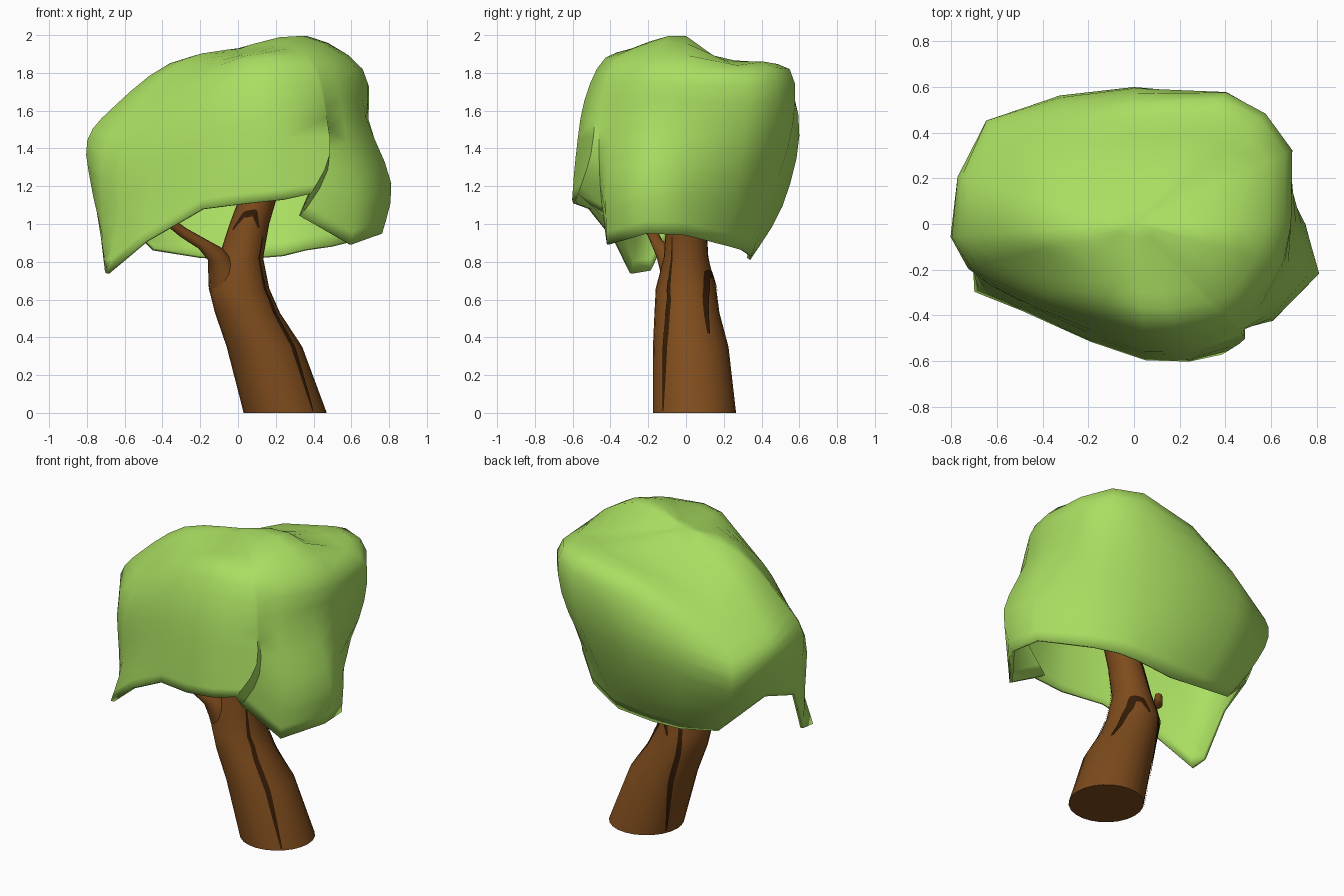
import bpy, bmesh, math
from mathutils import Vector

if "Cube" in bpy.data.objects:
    bpy.data.objects.remove(bpy.data.objects["Cube"])

def material(name, rgb):
    m = bpy.data.materials.new(name)
    m.diffuse_color = (*rgb, 1)
    m.use_nodes = True
    m.node_tree.nodes["Principled BSDF"].inputs["Base Color"].default_value = m.diffuse_color
    return m

LEAF = material("leaf green", (0.40, 0.73, 0.12))
BARK = material("bark brown", (0.21, 0.072, 0.012))
DARK = material("dark bark", (0.034, 0.011, 0.002))

def add_object(name, verts, faces, mat, angle=50, fix=True):
    me = bpy.data.meshes.new(name)
    me.from_pydata([tuple(v) for v in verts], [], faces)
    if fix:
        bm = bmesh.new()
        bm.from_mesh(me)
        bmesh.ops.recalc_face_normals(bm, faces=bm.faces)
        bm.to_mesh(me)
        bm.free()
    me.materials.append(mat)
    ob = bpy.data.objects.new(name, me)
    bpy.context.collection.objects.link(ob)
    bpy.ops.object.select_all(action='DESELECT')
    ob.select_set(True)
    bpy.context.view_layer.objects.active = ob
    bpy.ops.object.shade_smooth_by_angle(angle=math.radians(angle))
    return ob

def polar(deg, r, z):
    return Vector((r * math.cos(math.radians(deg)), r * math.sin(math.radians(deg)), z))

# ---- canopy: open shell; each column is angle, rim radius, rim z, low radius,
# high radius, shoulder radius, shoulder z, (extra angle above the rim)
COLUMNS = [
    (0, .74, .94, .75, .69, .66, 1.82), (25, .55, .88, .63, .75, .73, 1.80),
    (40, .47, .86, .58, .73, .72, 1.83), (55, .42, .83, .55, .69, .67, 1.82),
    (90, .34, .81, .51, .60, .53, 1.75), (120, .40, .82, .55, .65, .56, 1.63),
    (145, .55, .86, .68, .79, .72, 1.46), (165, .72, 1.10, .77, .80, .70, 1.54),
    (184, .74, 1.03, .78, .80, .66, 1.62), (195, .73, .755, .74, .74, .57, 1.61),
    (203, .76, .74, .69, .67, .52, 1.62), (218, .62, .91, .59, .56, .46, 1.68),
    (250, .55, 1.08, .53, .48, .38, 1.79), (275, .60, 1.11, .58, .54, .42, 1.86),
    (292, .65, 1.13, .63, .58, .46, 1.88), (304, .69, 1.16, .70, .65, .55, 1.86, 10),
    (307, .55, 1.04, .66, .65, .555, 1.86, 9), (325, .73, .89, .74, .68, .60, 1.84),
    (345, .79, .95, .84, .70, .64, 1.83)]

def crown_height(x, y):
    dip = max(0, min(1, y / .2))
    return 1.93 + .22 * min(x, .3) - .13 * dip * dip * (3 - 2 * dip) - .25 * max(0, -y - .1)

def smooth(p, i, t):
    a, b, c, d = p[max(i - 1, 0)], p[i], p[i + 1], p[min(i + 2, len(p) - 1)]
    return .5 * (2 * b + (c - a) * t + (2 * a - 5 * b + 4 * c - d) * t * t
                 + (3 * b - a - 3 * c + d) * t ** 3)

verts, STEPS = [], 3
for a, r0, z0, r1, r2, r3, z3, *twist in COLUMNS:
    b = a + sum(twist)
    inner = polar(b, r3 * .55, 0)
    inner.z = crown_height(inner.x, inner.y)
    path = [polar(a, r0, z0), polar(b, r1, z0 + .3 * (z3 - z0)),
            polar(b, r2, z0 + .7 * (z3 - z0)), polar(b, r3, z3), inner,
            Vector((0, 0, crown_height(0, 0)))]
    verts += [smooth(path, i, k / STEPS) for i in range(5) for k in range(STEPS)]
n, m = len(COLUMNS), 5 * STEPS
verts.append(Vector((0, 0, crown_height(0, 0))))
faces = []
for i in range(n):
    j = (i + 1) % n
    faces += [(i * m + k, j * m + k, j * m + k + 1, i * m + k + 1) for k in range(m - 1)]
    faces.append((i * m + m - 1, j * m + m - 1, n * m))
canopy = add_object("canopy", verts, faces, LEAF, 60, fix=False)
shell = canopy.modifiers.new("thickness", 'SOLIDIFY')
shell.thickness = .02
shell.offset = -1

# ---- trunk and branch: tubes through x, y, z, radius points
TRUNK = [(.25, .045, 0, .22), (.14, .025, .35, .2), (.05, .005, .53, .172),
         (.005, 0, .66, .16), (.015, 0, .82, .118), (.06, 0, 1.0, .105),
         (.10, 0, 1.12, .10), (.16, 0, 1.32, .085), (.2, 0, 1.5, .06)]

def tube(name, pts, sides, level):
    verts = []
    for i, (x, y, z, r) in enumerate(pts):
        a, b = pts[max(i - 1, 0)], pts[min(i + 1, len(pts) - 1)]
        turn = (Vector(b[:3]) - Vector(a[:3])).to_track_quat('Z', 'Y')
        for k in range(sides):
            p = polar(360 * k / sides, r, 0)
            verts.append(Vector((x, y, z)) + (p if level else turn @ p))
    faces = [(i * sides + k, i * sides + (k + 1) % sides,
              (i + 1) * sides + (k + 1) % sides, (i + 1) * sides + k)
             for i in range(len(pts) - 1) for k in range(sides)]
    faces += [tuple(range(sides)), tuple(range(len(verts) - sides, len(verts)))]
    return add_object(name, verts, faces, BARK)

tube("trunk", TRUNK, 24, True)
tube("branch", [(-.06, -.03, .69, .10), (-.09, -.07, .77, .072), (-.12, -.11, .84, .05),
                (-.19, -.15, .895, .032), (-.29, -.18, .955, .028), (-.36, -.21, 1.01, .028),
                (-.38, -.23, 1.08, .022)], 12, False)

# ---- bark cracks: thin dark ribbons that follow the trunk surface
def on_trunk(deg, z):
    for a, b in zip(TRUNK, TRUNK[1:]):
        if a[2] <= z <= b[2]:
            t = (z - a[2]) / (b[2] - a[2])
            x, y, r = (a[i] + t * (b[i] - a[i]) for i in (0, 1, 3))
            return Vector((x, y, 0)) + polar(deg, r + .005, z)

def crack(name, pts, width):
    samples = []
    for (a0, z0), (a1, z1) in zip(pts, pts[1:]):
        samples += [(a0 + (a1 - a0) * k / 6, z0 + (z1 - z0) * k / 6) for k in range(6)]
    samples.append(pts[-1])
    verts = []
    for i, (a, z) in enumerate(samples):
        p, q = samples[max(i - 1, 0)], samples[min(i + 1, len(samples) - 1)]
        d = Vector((math.radians(q[0] - p[0]) * .14, q[1] - p[1])).normalized()
        w = width * .5 * (.25 + .75 * math.sin(math.pi * i / (len(samples) - 1)))
        for s in (1, -1):
            verts.append(on_trunk(a + s * math.degrees(-d.y * w / .14), z + s * d.x * w))
    faces = [(2 * i, 2 * i + 2, 2 * i + 3, 2 * i + 1) for i in range(len(samples) - 1)]
    add_object(name, verts, faces, DARK, fix=False)

crack("front_crack", [(-48, .01), (-42, .35), (-33, .6), (-40, .93)], .024)
crack("back_crack", [(154, .02), (136, .35), (118, .62), (100, 1.05)], .026)
crack("front_arch", [(-135, .97), (-115, 1.05), (-85, 1.06), (-60, .98)], .038)
crack("back_arch", [(32, .42), (38, .62), (50, .735), (72, .735), (86, .65)], .045)
